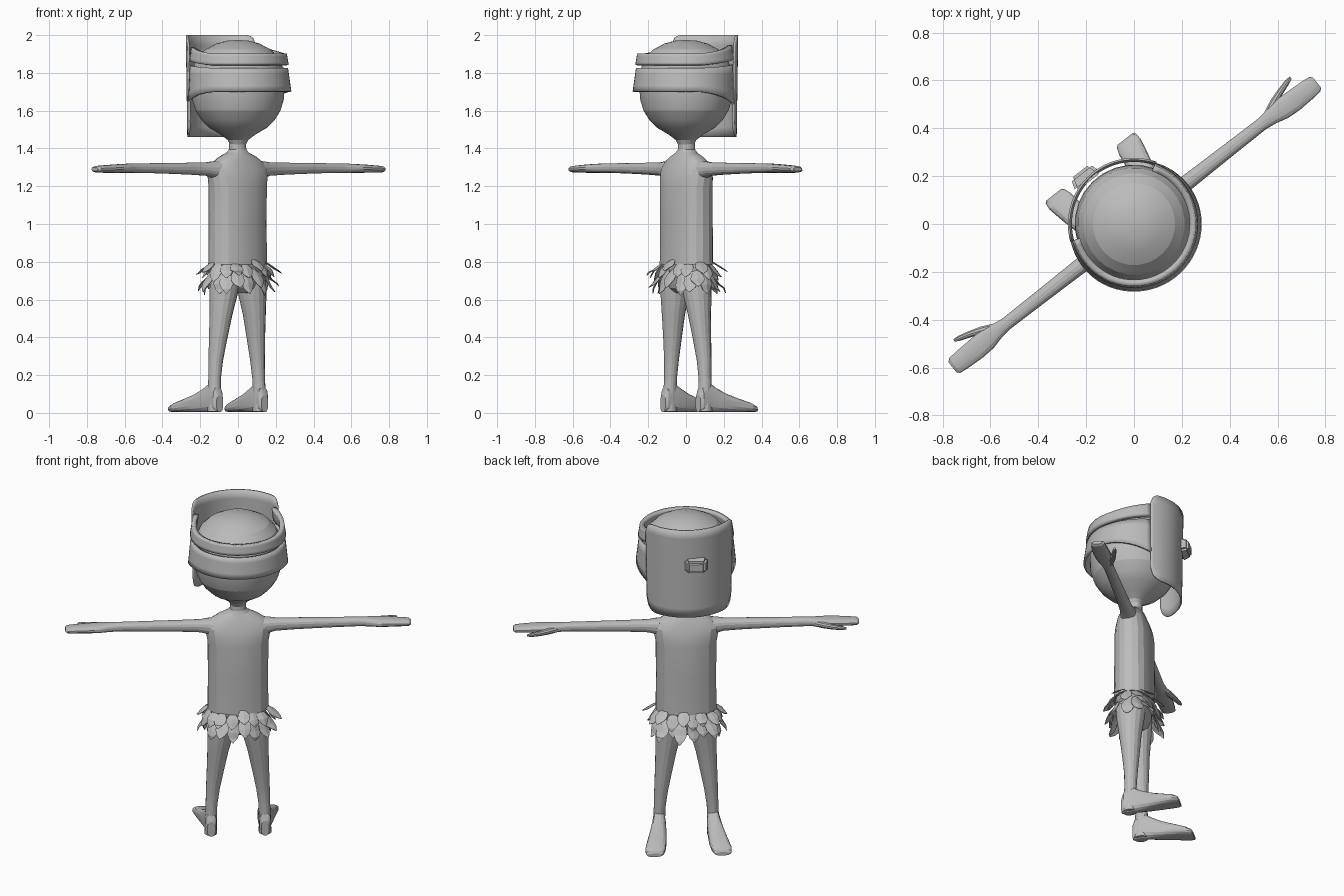
import bpy, bmesh, math, random
from mathutils import Vector

if "Cube" in bpy.data.objects:
    bpy.data.objects.remove(bpy.data.objects["Cube"])

random.seed(4)
TURN = math.radians(38)      # figure is turned: local +Y is its facing direction

grey = bpy.data.materials.new("plain_grey")
grey.diffuse_color = (0.5, 0.5, 0.5, 1)
grey.use_nodes = True
grey.node_tree.nodes["Principled BSDF"].inputs["Base Color"].default_value = grey.diffuse_color


def finish(name, bm, mirror=False, thick=0, smooth=True):
    bmesh.ops.recalc_face_normals(bm, faces=bm.faces)
    me = bpy.data.meshes.new(name)
    bm.to_mesh(me)
    bm.free()
    ob = bpy.data.objects.new(name, me)
    bpy.context.collection.objects.link(ob)
    me.materials.append(grey)
    ob.rotation_euler.z = TURN
    if thick:
        m = ob.modifiers.new("thickness", 'SOLIDIFY')
        m.thickness = thick
        m.offset = 0
    if mirror:
        ob.modifiers.new("mirror", 'MIRROR')
    if smooth:
        bpy.ops.object.select_all(action='DESELECT')
        ob.select_set(True)
        bpy.context.view_layer.objects.active = ob
        bpy.ops.object.shade_smooth_by_angle(angle=math.radians(15))
    return ob


def loft(name, rings, axis='z', n=20, power=1.0, mirror=False):
    """rings: (x, y, z, half width, half depth), ring plane normal to axis"""
    bm = bmesh.new()
    loops = []
    for x, y, z, a, b in rings:
        loop = []
        for i in range(n):
            t = 2 * math.pi * (i + 0.5) / n
            c, s = math.cos(t), math.sin(t)
            p = a * math.copysign(abs(c) ** power, c)
            q = b * math.copysign(abs(s) ** power, s)
            off = {'x': (0, p, q), 'y': (p, 0, q), 'z': (p, q, 0)}[axis]
            loop.append(bm.verts.new(Vector((x, y, z)) + Vector(off)))
        loops.append(loop)
    for l0, l1 in zip(loops, loops[1:]):
        for i in range(n):
            j = (i + 1) % n
            bm.faces.new((l0[i], l0[j], l1[j], l1[i]))
    bm.faces.new(loops[0])
    bm.faces.new(loops[-1])
    return finish(name, bm, mirror)


def band(name, shape, a0, a1, n, thick, rows=4):
    """curved sheet around the head; shape(angle) -> z low, z high, r low, r high"""
    bm = bmesh.new()
    cols = []
    for i in range(n + 1):
        a = math.radians(a0 + (a1 - a0) * i / n)
        zl, zh, rl, rh = shape(math.degrees(a))
        col = []
        for k in range(rows + 1):
            f = k / rows
            r = rl + (rh - rl) * f
            col.append(bm.verts.new((r * math.sin(a), r * math.cos(a), zl + (zh - zl) * f)))
        cols.append(col)
    for c0, c1 in zip(cols, cols[1:]):
        for k in range(rows):
            bm.faces.new((c0[k], c1[k], c1[k + 1], c0[k + 1]))
    return finish(name, bm, thick=thick)


# shirt with shoulders and neck
loft("torso", [(0, 0.003, z, a, b) for z, a, b in (
    (0.785, .172, .112), (0.81, .171, .111), (1.0, .169, .109), (1.2, .172, .107),
    (1.25, .181, .100), (1.29, .186, .088), (1.325, .160, .074), (1.355, .115, .062),
    (1.378, .062, .050), (1.395, .045, .044), (1.46, .042, .042))], power=0.9)
# hips
loft("hips", [(0, 0, z, a, b) for z, a, b in (
    (0.635, .06, .05), (0.66, .125, .075), (0.72, .155, .095), (0.80, .162, .104))])
# head
loft("head", [(0, 0, z, r, r) for z, r in (
    (1.42, .042), (1.445, .055), (1.475, .095), (1.51, .155), (1.55, .195), (1.6, .226),
    (1.66, .244), (1.72, .248), (1.78, .245), (1.84, .235), (1.885, .212), (1.925, .172),
    (1.955, .115), (1.97, .06), (1.974, .01))], n=28)

# arms and hands
loft("arm", [(x, v, z, a, b) for x, v, z, a, b in (
    (.12, 0, 1.285, .055, .05), (.17, 0, 1.288, .046, .044), (.21, 0, 1.291, .036, .036),
    (.32, 0, 1.293, .033, .032), (.5, 0, 1.295, .030, .028), (.68, 0, 1.296, .028, .025),
    (.73, 0, 1.295, .035, .025), (.78, -.002, 1.294, .046, .024), (.84, -.005, 1.293, .047, .022),
    (.92, -.005, 1.291, .043, .019), (.955, -.005, 1.29, .039, .017), (.967, -.005, 1.29, .028, .010))],
    axis='x', n=16, power=0.85, mirror=True)
loft("thumb", [(.71, .012, 1.292, .018, .018), (.77, .038, 1.288, .020, .018),
               (.82, .058, 1.285, .015, .015), (.87, .073, 1.284, .012, .012),
               (.893, .079, 1.284, .006, .006)], axis='x', n=10, mirror=True)

# legs and feet
loft("leg", [(.085, 0, .72, .075, .085), (.095, 0, .64, .076, .078), (.112, .003, .52, .060, .062),
             (.126, .008, .40, .049, .050), (.140, .012, .28, .039, .039),
             (.148, .012, .18, .033, .034), (.151, .010, .10, .034, .038),
             (.152, .008, .008, .036, .042)], n=16, mirror=True)
loft("foot", [(x, v, h / 2 + .005, a, h / 2) for x, v, a, h in (
    (.151, -.037, .022, .09), (.152, -.022, .032, .13), (.152, .03, .036, .155),
    (.156, .07, .042, .128), (.164, .13, .048, .097), (.174, .20, .055, .072),
    (.185, .265, .057, .050), (.189, .295, .050, .034), (.190, .303, .040, .020))],
    axis='y', n=16, power=0.7, mirror=True)


# mask: curved plate in front of the face with rounded corners
def mask_shape(a):
    d = .27 * math.radians(min(a + 68, 58 - a))
    def corner(r):
        return r - math.sqrt(max(0, r * r - max(0, r - d) ** 2))
    return 1.46 + corner(.08), 2.0 - corner(.05), .264, .272


band("mask", mask_shape, -68, 58, 40, .009, rows=10)

# nose block on the mask, slightly off centre
bm = bmesh.new()
bmesh.ops.create_cube(bm, size=1)
for v in bm.verts:
    front = v.co.y > 0
    w, h = (.10, .065) if front else (.135, .09)
    v.co = Vector((v.co.x * w - .042, .312 if front else .255, v.co.z * h + 1.785))
bmesh.ops.bevel(bm, geom=bm.edges[:], offset=.012, segments=2, affect='EDGES')
finish("nose", bm)


# straps behind the head, widening toward the mask
def ends(a):
    return max(0, (abs(a - 180) - 65) / 60) ** 1.5


band("lower_strap", lambda a: (1.70 - .07 * ends(a), 1.825 + .02 * ends(a),
                               .276 - .012 * ends(a), .258), 57, 293, 40, .014)
band("upper_strap", lambda a: (1.84 + .03 * ends(a), 1.90 + .05 * ends(a),
                               .256, .246), 57, 293, 40, .026)


# leaf skirt
def leaf_row(name, count, z, a, b, length, width, tilt):
    bm = bmesh.new()
    for i in range(count):
        t = 2 * math.pi * (i + random.uniform(-.2, .2)) / count
        out = Vector((math.cos(t) / a, math.sin(t) / b, 0)).normalized()
        side = Vector((-out.y, out.x, 0))
        base = Vector((a * math.cos(t), b * math.sin(t), z + random.uniform(-.012, .012)))
        L = length * random.uniform(.85, 1.1)
        spine, left, right = [], [], []
        for f, w in ((0, .35), (.3, .9), (.55, 1), (.8, .65), (1, .06)):
            ang = math.radians(random.uniform(-3, 3) + tilt[0] + (tilt[1] - tilt[0]) * (i * 7 % 5) / 4)
            p = base + out * (L * f * math.sin(ang)) - Vector((0, 0, L * f * math.cos(ang)))
            spine.append(bm.verts.new(p + out * .008 * w))
            left.append(bm.verts.new(p - side * w * width / 2))
            right.append(bm.verts.new(p + side * w * width / 2))
        for k in range(4):
            bm.faces.new((left[k], spine[k], spine[k + 1], left[k + 1]))
            bm.faces.new((spine[k], right[k], right[k + 1], spine[k + 1]))
    finish(name, bm, thick=.003, smooth=False)


leaf_row("upper_leaves", 18, .80, .160, .102, .105, .07, (28, 55))
leaf_row("lower_leaves", 18, .75, .155, .098, .125, .075, (14, 42))
